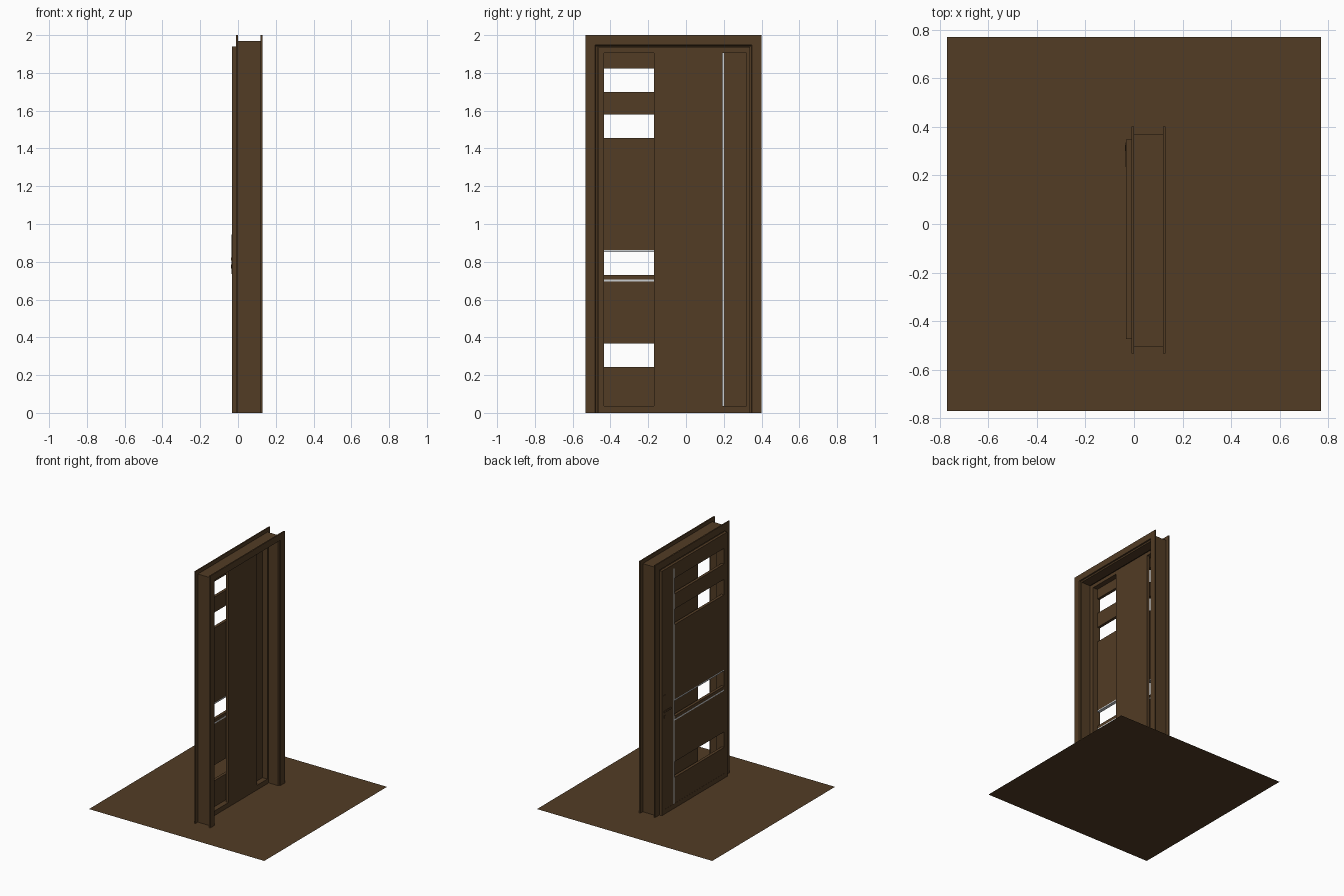
import bpy, bmesh

if "Cube" in bpy.data.objects:
    bpy.data.objects.remove(bpy.data.objects["Cube"])


def material(name, rgb):
    m = bpy.data.materials.new(name)
    m.diffuse_color = (*rgb, 1)
    m.use_nodes = True
    m.node_tree.nodes["Principled BSDF"].inputs["Base Color"].default_value = m.diffuse_color
    return m


WOOD = material("dark_brown_wood", (0.084, 0.045, 0.018))
METAL = material("light_metal", (0.60, 0.62, 0.64))


def finish(name, bm, mat):
    bmesh.ops.recalc_face_normals(bm, faces=bm.faces)
    me = bpy.data.meshes.new(name)
    bm.to_mesh(me)
    bm.free()
    me.materials.append(mat)
    ob = bpy.data.objects.new(name, me)
    bpy.context.collection.objects.link(ob)
    return ob


def box(name, x, y, z, mat=WOOD):
    bm = bmesh.new()
    bmesh.ops.create_cube(bm, size=1)
    for v in bm.verts:
        v.co = [lo + (c + 0.5) * (hi - lo) for c, (lo, hi) in zip(v.co, (x, y, z))]
    return finish(name, bm, mat)


def sweep_arch(name, profile, yc, half, top, z0=0.0):
    """Sweep an (x, outward offset) profile up, across and down a doorway."""
    bm = bmesh.new()
    rings = []
    for side, up in ((-1, 0), (-1, 1), (1, 1), (1, 0)):
        rings.append([bm.verts.new((x, yc + side * (half + d), top + d if up else z0))
                      for x, d in profile])
    n = len(profile)
    for a, b in zip(rings, rings[1:]):
        for i in range(n):
            j = (i + 1) % n
            bm.faces.new((a[i], a[j], b[j], b[i]))
    bm.faces.new(rings[0])
    bm.faces.new(rings[-1])
    return finish(name, bm, WOOD)


# floor sheet
bm = bmesh.new()
bmesh.ops.create_grid(bm, x_segments=1, y_segments=1, size=0.77)
finish("floor_sheet", bm, WOOD)

# door frame: H-shaped channel with casings on both sides and a rebate
frame_profile = [(-0.010, 0.064), (0, 0.064), (0, 0.034), (0.12, 0.034),
                 (0.12, 0.064), (0.13, 0.064), (0.13, 0.012), (0.12, 0.010),
                 (0.115, 0), (0.035, 0), (0.030, 0.008), (-0.010, 0.008)]
sweep_arch("door_frame", frame_profile, -0.066, 0.403, 1.936)

# leaf rim: overlapping front lip and thicker body round the panel opening
Y0, Y1, Z0, Z1 = -0.434, 0.320, 0.037, 1.905
FRONT, BACK = -0.032, 0.034
rim = [("lip", (FRONT, -0.010), (-0.473, 0.348), 1.940),
       ("body", (-0.010, BACK), (-0.467, 0.335), 1.934)]
for part, x, (ya, yb), top in rim:
    box(f"leaf_{part}_hinge_stile", x, (ya, Y0), (0, top))
    box(f"leaf_{part}_lock_stile", x, (Y1, yb), (0, top))
    box(f"leaf_{part}_bottom_rail", x, (Y0, Y1), (0, Z0))
    box(f"leaf_{part}_top_rail", x, (Y0, Y1), (Z1, top))

# centre slab closing the back, and the lock-side front board
box("centre_slab", (0.012, BACK), (-0.169, 0.192), (Z0, Z1))
box("lock_side_board", (-0.031, -0.008), (0.202, Y1), (Z0, Z1))

# horizontal front boards between the open window slots
boards = [(Z0, 0.243), (0.367, 0.695), (0.705, 0.730),
          (0.862, 1.455), (1.579, 1.700), (1.824, Z1)]
for i, z in enumerate(boards):
    box(f"front_board_{i + 1}", (-0.031, -0.008), (Y0, 0.192), z)

# metal inlay strips
for i, z in enumerate((0.700, 0.857)):
    box(f"metal_strip_{i + 1}", (FRONT, -0.007), (Y0, 0.192), (z - 0.005, z + 0.005), METAL)
box("metal_upright_strip", (FRONT, -0.007), (0.192, 0.202), (Z0, Z1), METAL)

# handle: plate, spindle and lever
box("handle_plate", (-0.0345, -0.030), (0.300, 0.335), (0.735, 0.945))
box("handle_lever", (-0.038, -0.034), (0.235, 0.325), (0.808, 0.822))
box("lock_cylinder", (-0.036, -0.034), (0.311, 0.324), (0.765, 0.785))
